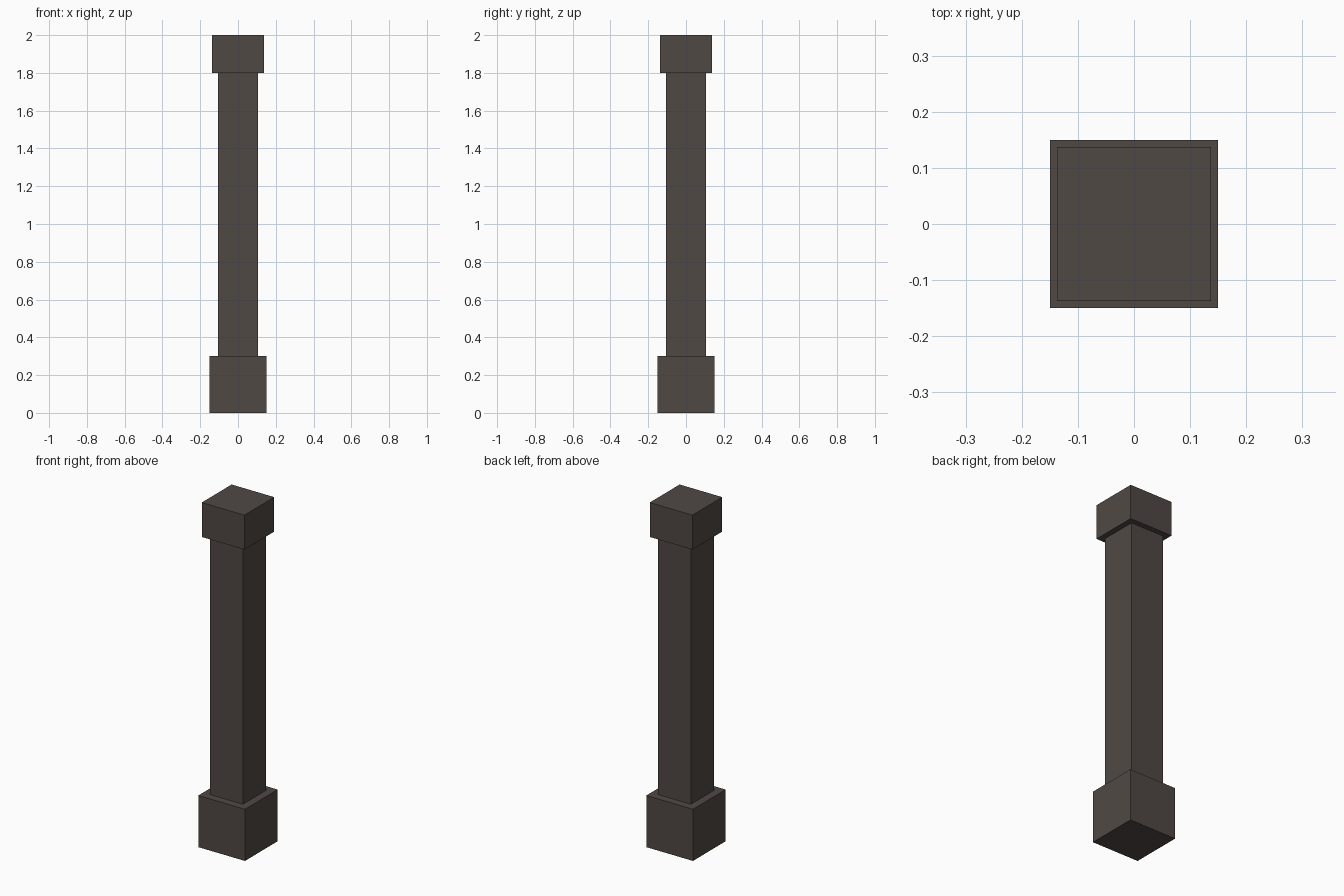
import bpy

if "Cube" in bpy.data.objects:
    bpy.data.objects.remove(bpy.data.objects["Cube"])

# Single dark stone colour
stone = bpy.data.materials.new("dark stone")
stone.diffuse_color = (0.08, 0.066, 0.059, 1.0)
stone.use_nodes = True
stone.node_tree.nodes["Principled BSDF"].inputs["Base Color"].default_value = stone.diffuse_color


def block(name, width, z0, z1):
    """Square block centred on the z axis, spanning z0 to z1."""
    bpy.ops.mesh.primitive_cube_add(size=1, location=(0, 0, (z0 + z1) / 2))
    ob = bpy.context.object
    ob.name = name
    ob.scale = (width, width, z1 - z0)
    bpy.ops.object.transform_apply(location=False, rotation=False, scale=True)
    ob.data.materials.append(stone)
    return ob


# Base, shaft and cap of the pillar
block("base", 0.30, 0.0, 0.30)
block("shaft", 0.21, 0.30, 1.80)
block("cap", 0.274, 1.80, 2.0)
